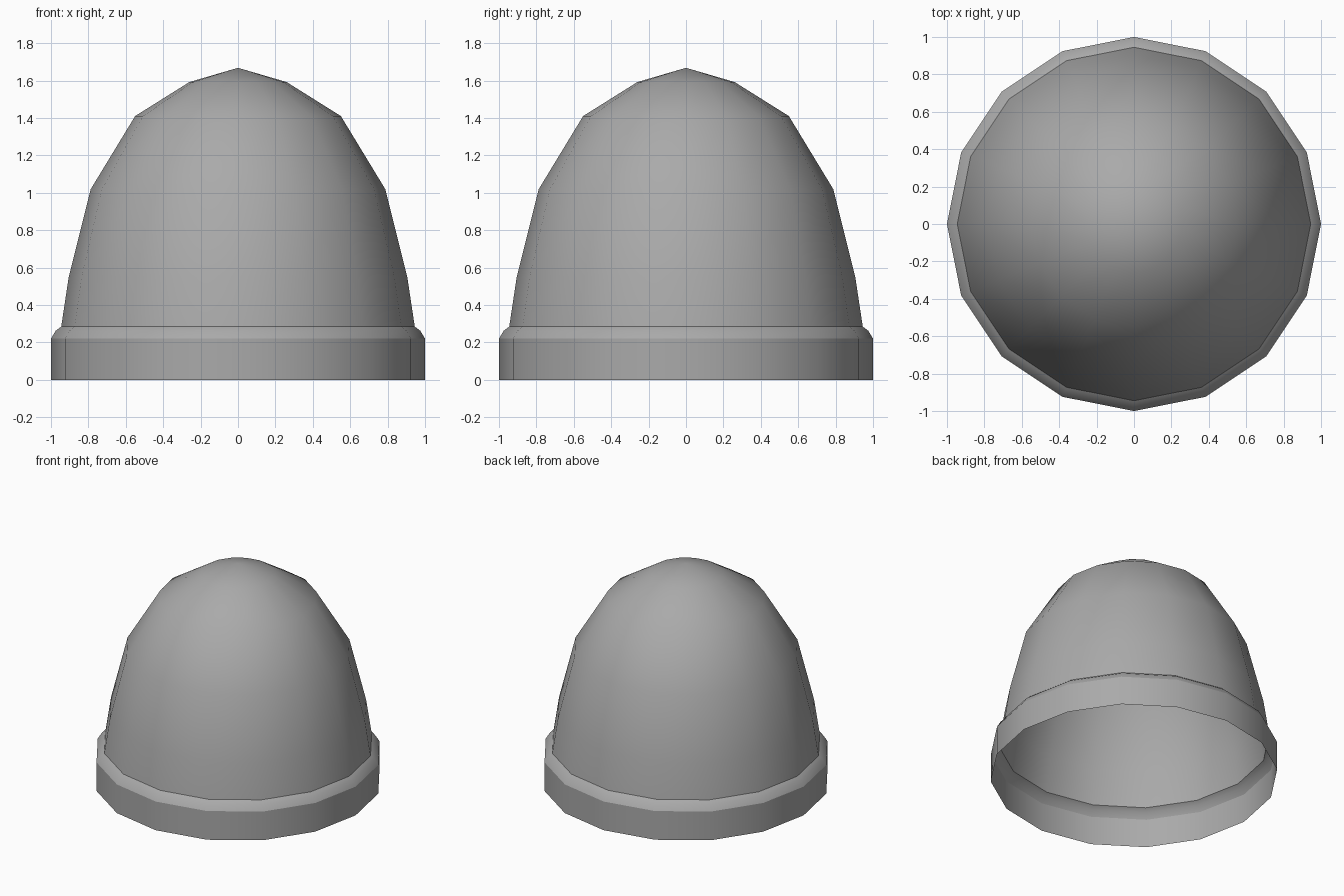
import bpy, bmesh
from math import cos, sin, pi, radians

SIDES = 16

cube = bpy.data.objects.get("Cube")
if cube:
    bpy.data.objects.remove(cube, do_unlink=True)

grey = bpy.data.materials.new("mid grey")
grey.use_nodes = True
color = (0.4, 0.4, 0.4, 1)
grey.diffuse_color = color
grey.node_tree.nodes["Principled BSDF"].inputs["Base Color"].default_value = color


def lathe(name, profile):
    """Turn (radius, height) points, bottom to top, into an open shell."""
    bm = bmesh.new()
    rings = []
    for r, z in profile:
        if r == 0:
            rings.append([bm.verts.new((0, 0, z))] * SIDES)
        else:
            rings.append([bm.verts.new((r * cos(2 * pi * i / SIDES),
                                        r * sin(2 * pi * i / SIDES), z))
                          for i in range(SIDES)])
    for low, high in zip(rings, rings[1:]):
        for i in range(SIDES):
            j = (i + 1) % SIDES
            corners = [low[i], low[j], high[j], high[i]]
            bm.faces.new(list(dict.fromkeys(corners)))
    mesh = bpy.data.meshes.new(name)
    bm.to_mesh(mesh)
    bm.free()
    mesh.materials.append(grey)
    obj = bpy.data.objects.new(name, mesh)
    bpy.context.collection.objects.link(obj)
    bpy.ops.object.select_all(action='DESELECT')
    obj.select_set(True)
    bpy.context.view_layer.objects.active = obj
    bpy.ops.object.shade_smooth_by_angle(angle=radians(30))
    return obj


# Upright band with a rounded upper lip, open underneath
lathe("base_band", [(1, 0), (1, 0.22), (0.975, 0.262), (0.945, 0.285)])

# Hollow dome rising to a shallow point
lathe("dome", [(0.945, 0.285), (0.905, 0.55), (0.787, 1.02),
               (0.55, 1.41), (0.26, 1.592), (0, 1.668)])
